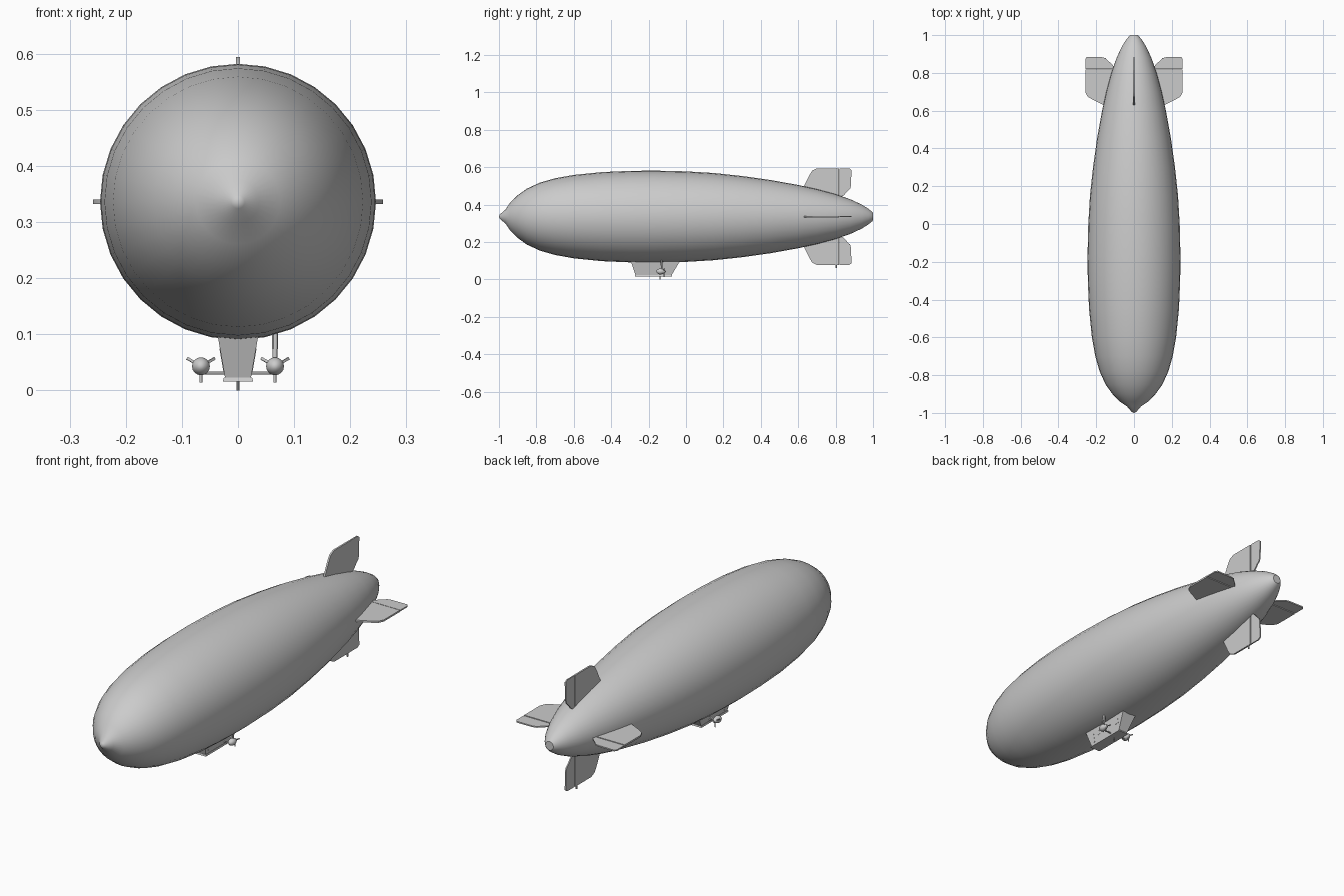
import bpy, bmesh, math
from mathutils import Matrix, Vector

if "Cube" in bpy.data.objects:
    bpy.data.objects.remove(bpy.data.objects["Cube"])

AXIS_Z = 0.336  # height of the hull centre line


def finish(name, bm, angle=30):
    bmesh.ops.recalc_face_normals(bm, faces=bm.faces[:])
    me = bpy.data.meshes.new(name)
    bm.to_mesh(me)
    bm.free()
    ob = bpy.data.objects.new(name, me)
    bpy.context.collection.objects.link(ob)
    bpy.ops.object.select_all(action='DESELECT')
    bpy.context.view_layer.objects.active = ob
    ob.select_set(True)
    bpy.ops.object.shade_smooth_by_angle(angle=math.radians(angle))
    return ob


def lathe_y(name, profile, centre, sides):
    """Revolve (y, radius) points about a line parallel to y."""
    bm = bmesh.new()
    vs = [bm.verts.new((0, y, r)) for y, r in profile]
    es = [bm.edges.new(p) for p in zip(vs, vs[1:])]
    bmesh.ops.spin(bm, geom=vs + es, cent=(0, 0, 0), axis=(0, 1, 0),
                   angle=math.tau, steps=sides, use_merge=True)
    bmesh.ops.remove_doubles(bm, verts=bm.verts[:], dist=1e-5)
    bmesh.ops.translate(bm, verts=bm.verts[:], vec=centre)
    return finish(name, bm)


def rod(name, a, b, r, sides=12, r2=None):
    a, b = Vector(a), Vector(b)
    d = b - a
    rot = d.to_track_quat('Z', 'Y').to_matrix().to_4x4()
    bm = bmesh.new()
    bmesh.ops.create_cone(bm, cap_ends=True, segments=sides, radius1=r,
                          radius2=r if r2 is None else r2, depth=d.length,
                          matrix=Matrix.Translation((a + b) / 2) @ rot)
    return finish(name, bm)


def prism(name, pts, thick, matrix):
    """Extrude a (y, z) outline symmetrically along x."""
    bm = bmesh.new()
    f = bm.faces.new([bm.verts.new((-thick / 2, y, z)) for y, z in pts])
    ext = bmesh.ops.extrude_face_region(bm, geom=[f])['geom']
    bmesh.ops.translate(bm, vec=(thick, 0, 0),
                        verts=[v for v in ext if isinstance(v, bmesh.types.BMVert)])
    bm.transform(matrix)
    return finish(name, bm)


def frustum(name, bottom, top):
    """Box with different bottom and top: (half width, y0, y1, z)."""
    bm = bmesh.new()
    rings = [[bm.verts.new(c) for c in ((-w, y0, z), (w, y0, z), (w, y1, z), (-w, y1, z))]
             for w, y0, y1, z in (bottom, top)]
    bm.faces.new(rings[0])
    bm.faces.new(rings[1])
    for i in range(4):
        j = (i + 1) % 4
        bm.faces.new((rings[0][i], rings[0][j], rings[1][j], rings[1][i]))
    return finish(name, bm)


# Envelope
lathe_y("envelope", [(-1, 0), (-.995, .012), (-.965, .0375), (-.94, .075), (-.9, .114),
                     (-.85, .15), (-.78, .182), (-.7, .205), (-.6, .223), (-.45, .238),
                     (-.3, .2445), (-.17, .246), (0, .242), (.15, .233), (.3, .217),
                     (.45, .196), (.6, .169), (.7, .147), (.8, .12), (.88, .092),
                     (.94, .064), (.975, .042), (.997, .024), (1, .02), (1, 0)],
        (0, 0, AXIS_Z), 32)

# Four tail fins, each with a hinged control surface
fin = [(.615, .13), (.632, .165), (.66, .222), (.675, .246), (.7, .258), (.817, .258), (.817, .09)]
flap = [(.821, .1), (.821, .258), (.873, .258), (.884, .25), (.883, .17), (.878, .15),
        (.865, .138), (.845, .115)]
for i, side in enumerate(("top", "right", "bottom", "left")):
    m = Matrix.Translation((0, 0, AXIS_Z)) @ Matrix.Rotation(i * math.pi / 2, 4, 'Y')
    prism(side + "_fin", fin, .008, m)
    prism(side + "_control_surface", flap, .006, m)
rod("tail_light_post", (0, .803, .062), (0, .803, .085), .004)

# Gondola with floor skid and antenna
frustum("gondola", (.023, -.27, -.078, .022), (.0375, -.297, -.028, .105))
frustum("gondola_floor", (.027, -.274, -.074, .016), (.025, -.272, -.076, .023))
rod("belly_antenna", (0, -.14, 0), (0, -.14, .018), .0025)


# Gondola windows and doors, lying on the sloping side walls
def wall(z):
    return .023 + (z - .022) / .083 * .0145


for s, side in ((-1, "left"), (1, "right")):
    for y, w, z0, z1 in ((-.25, .012, .032, .075), (-.215, .02, .055, .075),
                         (-.185, .02, .055, .075), (-.085, .02, .055, .075)):
        bm = bmesh.new()
        bmesh.ops.create_cube(bm, size=1)
        for v in bm.verts:
            z = z1 if v.co.z > 0 else z0
            v.co = (s * (wall(z) + v.co.x * .002), y + v.co.y * w, z)
        finish(side + "_window", bm)

# Engines on outriggers with three-bladed propellers
rod("engine_outrigger", (-.066, -.135, .031), (.066, -.135, .031), .003)
for s, side in ((-1, "left"), (1, "right")):
    x, z = s * .066, .043
    lathe_y(side + "_engine", [(-.024, 0), (-.022, .006), (-.016, .012), (-.006, .016),
                               (.004, .0155), (.016, .011), (.026, .005), (.028, 0)],
            (x, -.135, z), 16)
    for k in range(3):
        m = (Matrix.Translation((x, -.118, z)) @ Matrix.Rotation(math.pi + k * math.tau / 3, 4, 'Y')
             @ Matrix.Rotation(math.radians(25), 4, 'Z'))
        prism(side + "_propeller_blade",
              [(-.001, .003), (-.001, .029), (.001, .029), (.001, .003)], .005, m)

# Air duct from the right engine up to the envelope
rod("air_duct_lower", (.066, -.13, .05), (.066, -.13, .076), .0045)
rod("air_duct_upper", (.066, -.13, .074), (.066, -.13, .11), .0052)
